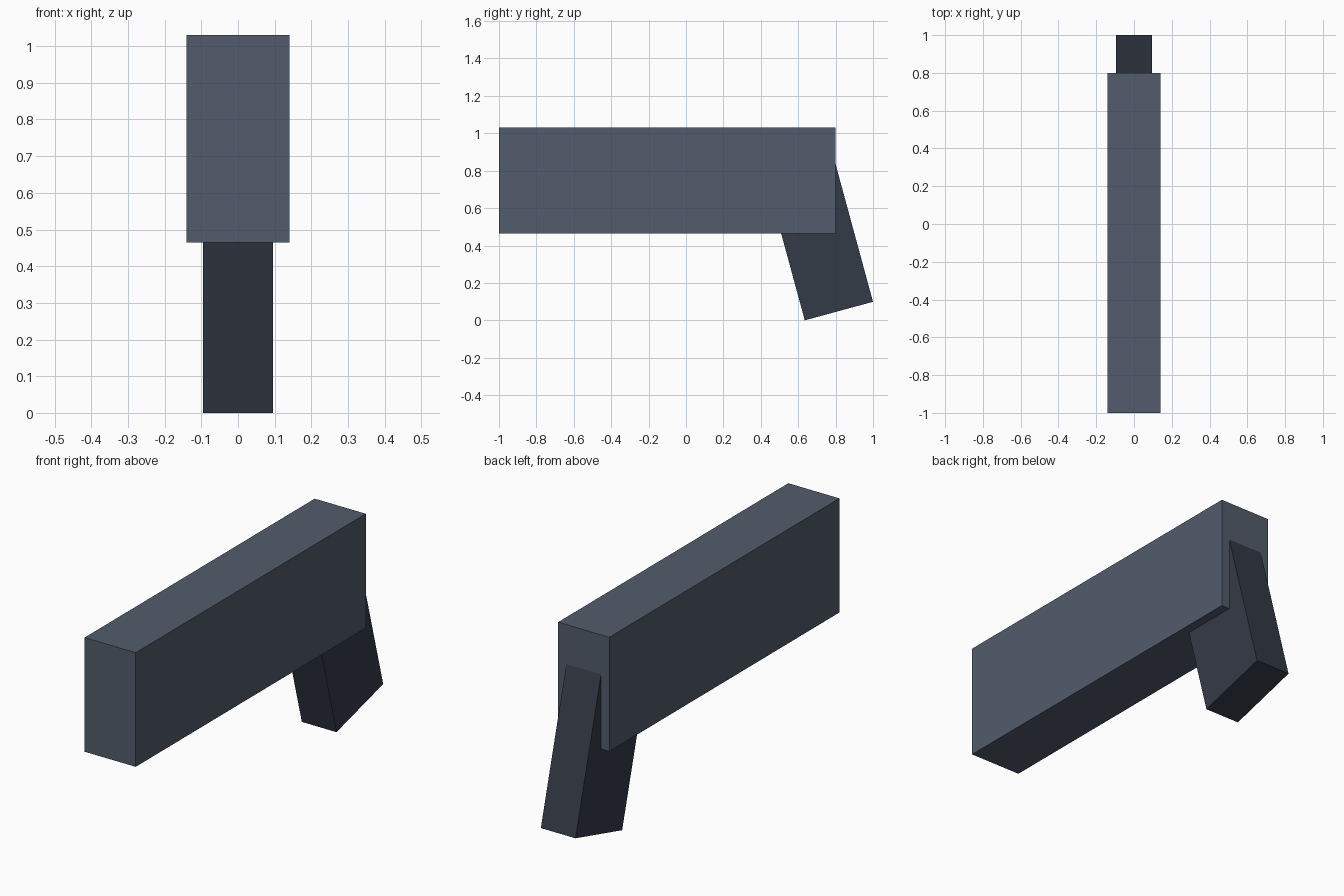
import bpy
import math
from mathutils import Vector, Matrix

if "Cube" in bpy.data.objects:
    bpy.data.objects.remove(bpy.data.objects["Cube"])


def material(name, rgb):
    m = bpy.data.materials.new(name)
    m.diffuse_color = (*rgb, 1.0)
    m.use_nodes = True
    m.node_tree.nodes["Principled BSDF"].inputs["Base Color"].default_value = m.diffuse_color
    return m


def box(name, size, matrix, mat):
    bpy.ops.mesh.primitive_cube_add(size=1)
    ob = bpy.context.object
    ob.name = name
    ob.data.transform(matrix @ Matrix.Diagonal((*size, 1.0)))
    ob.data.materials.append(mat)
    return ob


slate = material("slate grey", (0.084, 0.107, 0.150))
dark = material("dark slate", (0.034, 0.043, 0.062))

# Long main body
box("body", (0.28, 1.80, 0.565), Matrix.Translation((0, -0.10, 0.7475)), slate)

# Slanted grip: its lower front corner rests on z = 0, its top is buried in the body
angle = math.radians(15.2)
width, length = 0.378, 0.84
grip_matrix = (Matrix.Translation((0, 0.635, 0))
               @ Matrix.Rotation(angle, 4, 'X')
               @ Matrix.Translation(Vector((0, width / 2, length / 2))))
box("grip", (0.19, width, length), grip_matrix, dark)
